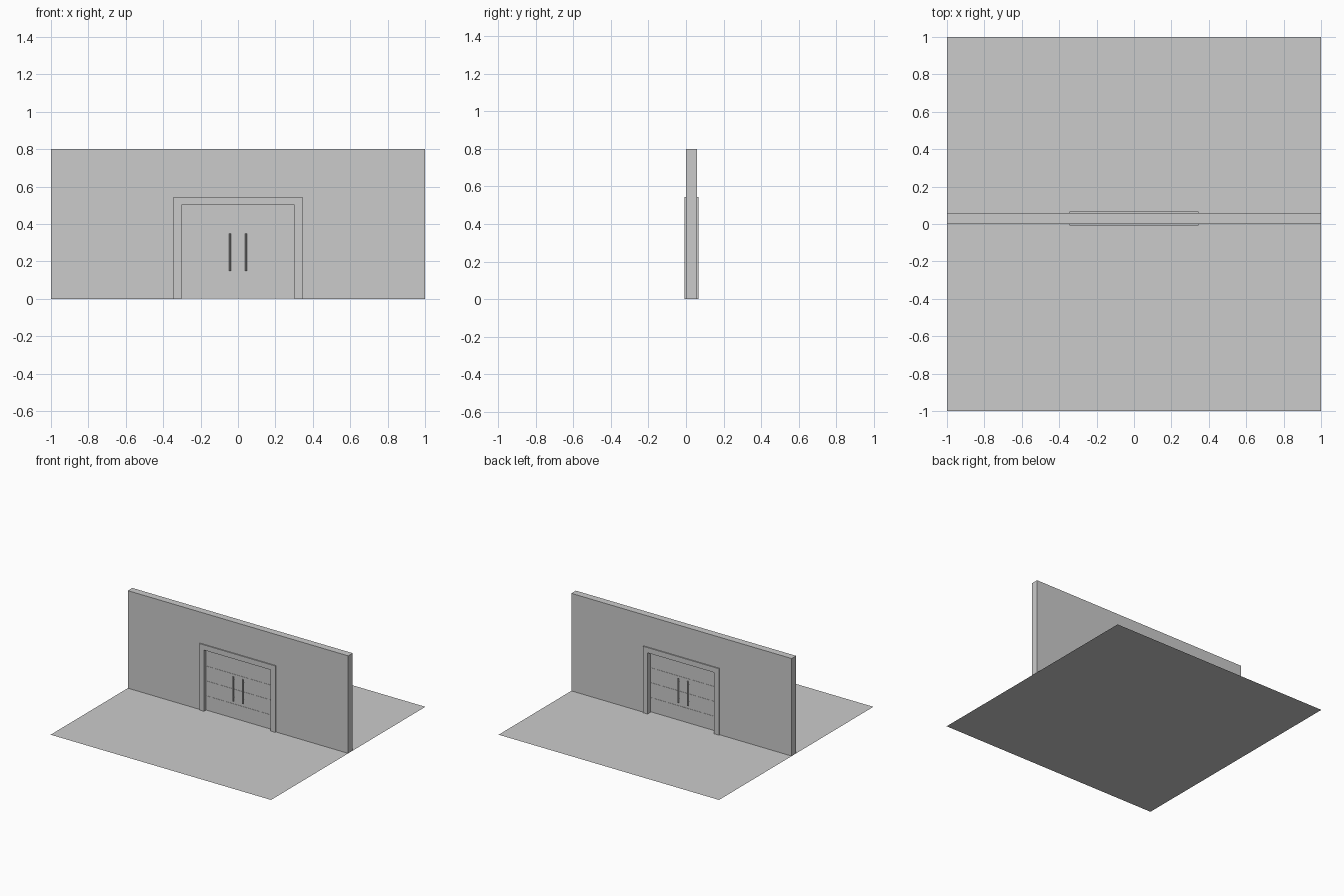
import bpy, bmesh
from mathutils import Vector, Matrix

if "Cube" in bpy.data.objects:
    bpy.data.objects.remove(bpy.data.objects["Cube"])


def finish(bm, name):
    mesh = bpy.data.meshes.new(name)
    bm.to_mesh(mesh)
    bm.free()
    obj = bpy.data.objects.new(name, mesh)
    bpy.context.collection.objects.link(obj)
    return obj


def add_box(bm, lo, hi):
    lo, hi = Vector(lo), Vector(hi)
    m = Matrix.Translation((lo + hi) / 2) @ Matrix.Diagonal((*(hi - lo), 1))
    bmesh.ops.create_cube(bm, size=1, matrix=m)


def box(name, lo, hi):
    bm = bmesh.new()
    add_box(bm, lo, hi)
    return finish(bm, name)


def arch(name, outline, y0, y1):
    """Extrude an x-z outline from y0 to y1."""
    bm = bmesh.new()
    face = bm.faces.new([bm.verts.new((x, y0, z)) for x, z in outline])
    ext = bmesh.ops.extrude_face_region(bm, geom=[face])
    verts = [v for v in ext["geom"] if isinstance(v, bmesh.types.BMVert)]
    bmesh.ops.translate(bm, vec=(0, y1 - y0, 0), verts=verts)
    bmesh.ops.recalc_face_normals(bm, faces=bm.faces)
    return finish(bm, name)


def portal(w_out, h_out, w_in, h_in):
    return [(-w_out, 0), (-w_in, 0), (-w_in, h_in), (w_in, h_in),
            (w_in, 0), (w_out, 0), (w_out, h_out), (-w_out, h_out)]


IN_W, IN_H = 0.302, 0.502       # clear opening
DOOR_Y, DOOR_T = 0.02, 0.006    # door centre plane and half thickness

# Floor sheet
bm = bmesh.new()
bmesh.ops.create_grid(bm, x_segments=1, y_segments=1, size=1)
finish(bm, "floor")

# Wall with doorway, and casing that stands proud on both faces
arch("wall", portal(1.0, 0.8, 0.32, 0.52), 0.0, 0.058)
arch("door_frame", portal(0.345, 0.545, IN_W, IN_H), -0.009, 0.067)

for side, label in ((-1, "left"), (1, "right")):
    # Door leaf: thin core with four stacked panels separated by fine grooves
    x0, x1 = sorted((side * 0.001, side * IN_W))
    bm = bmesh.new()
    core = DOOR_T - 0.002
    add_box(bm, (x0, DOOR_Y - core, 0.002), (x1, DOOR_Y + core, IN_H))
    levels = [0.002, 0.121, 0.243, 0.365, IN_H]
    for z0, z1 in zip(levels, levels[1:]):
        for s in (-1, 1):
            ya, yb = sorted((DOOR_Y + s * core, DOOR_Y + s * DOOR_T))
            add_box(bm, (x0, ya, z0 + 0.001), (x1, yb, z1 - 0.001))
    finish(bm, label + "_door")

    # Long pull handle on each face, on two short standoffs
    for s, face in ((-1, "front"), (1, "back")):
        hy = DOOR_Y + s * 0.02
        bm = bmesh.new()
        bmesh.ops.create_cone(bm, cap_ends=True, segments=16, radius1=0.005,
                              radius2=0.005, depth=0.2,
                              matrix=Matrix.Translation((side * 0.043, hy, 0.25)))
        for z in (0.18, 0.32):
            ya, yb = sorted((hy, DOOR_Y + s * DOOR_T))
            add_box(bm, (side * 0.043 - 0.002, ya, z - 0.002),
                    (side * 0.043 + 0.002, yb, z + 0.002))
        finish(bm, f"{label}_{face}_handle")
